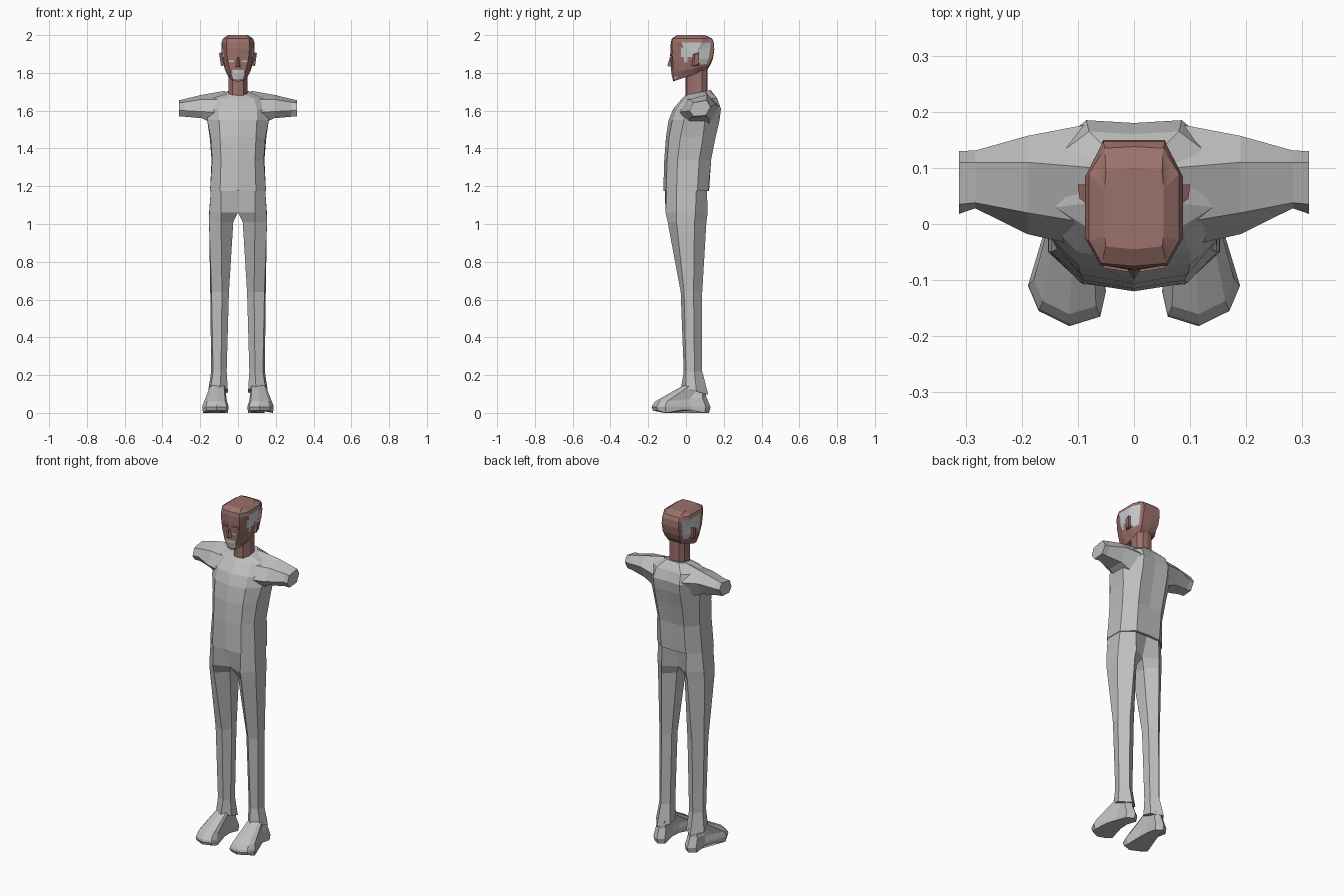
import bpy, bmesh
from mathutils import Vector


def material(name, rgb):
    m = bpy.data.materials.new(name)
    m.diffuse_color = (*rgb, 1)
    return m


CLOTH = material("grey cloth", (0.52, 0.52, 0.52))
SKIN = material("brown skin", (0.33, 0.165, 0.145))
HAIR = material("pale grey hair", (0.58, 0.60, 0.62))


def finish(bm, name, mats):
    bmesh.ops.recalc_face_normals(bm, faces=bm.faces)
    me = bpy.data.meshes.new(name)
    bm.to_mesh(me)
    bm.free()
    for m in mats:
        me.materials.append(m)
    ob = bpy.data.objects.new(name, me)
    bpy.context.collection.objects.link(ob)
    return ob


def loft(rings):
    """Skin closed rings of 3D points and cap both ends."""
    bm = bmesh.new()
    vs = [[bm.verts.new(p) for p in r] for r in rings]
    n = len(vs[0])
    for a, b in zip(vs, vs[1:]):
        for i in range(n):
            j = (i + 1) % n
            bm.faces.new((a[i], a[j], b[j], b[i]))
    bm.faces.new(vs[0])
    bm.faces.new(vs[-1])
    return bm


def ring(z, half, tilt=0, y0=0):
    """Full ring from a half outline running front centre to back centre."""
    pts = half + [(-x, y) for x, y in reversed(half[1:-1])]
    return [(x, y, z + tilt * (y - y0)) for x, y in pts]


def pair(name, rings, mat):
    """Left and right copies of a lofted part."""
    for side, s in (("right", 1), ("left", -1)):
        finish(loft([[(s * x, y, z) for x, y, z in r] for r in rings]), f"{side}_{name}", [mat])


# Shirt body
finish(loft([
    ring(1.175, [(0, -.12), (.095, -.105), (.148, -.05), (.148, .06), (.08, .118), (0, .122)]),
    ring(1.34, [(0, -.115), (.09, -.1), (.137, -.045), (.14, .07), (.08, .133), (0, .128)]),
    ring(1.46, [(0, -.106), (.095, -.09), (.145, -.03), (.15, .09), (.085, .157), (0, .15)]),
    ring(1.55, [(0, -.092), (.1, -.072), (.163, -.01), (.163, .10), (.085, .178), (0, .172)]),
    ring(1.61, [(0, -.067), (.1, -.05), (.16, .01), (.165, .12), (.085, .185), (0, .18)]),
    ring(1.665, [(0, -.02), (.085, -.005), (.14, .03), (.14, .12), (.08, .165), (0, .16)]),
    ring(1.695, [(0, 0), (.035, .01), (.058, .04), (.058, .1), (.04, .125), (0, .13)], .2, .06),
]), "shirt_body", [CLOTH])

# Short sleeves
sleeve = {
    .07: [(-.045, 1.59), (0, 1.66), (.1, 1.705), (.18, 1.62), (.13, 1.5), (0, 1.5)],
    .19: [(-.018, 1.595), (.02, 1.66), (.11, 1.684), (.157, 1.635), (.12, 1.56), (.02, 1.56)],
    .283: [(.028, 1.6), (.038, 1.645), (.11, 1.662), (.131, 1.62), (.105, 1.572), (.045, 1.568)],
    .312: [(.018, 1.6), (.035, 1.642), (.11, 1.655), (.13, 1.62), (.105, 1.575), (.04, 1.57)],
}
pair("sleeve", [[(x, y, z) for y, z in r] for x, r in sleeve.items()], CLOTH)


# Trouser legs, meeting along the centre down to the crotch
def level(z, pts, tilt=0):
    return [(x, y, z + tilt * y) for x, y in pts]


pair("trouser_leg", [
    level(1.19, [(0, -.113), (.09, -.103), (.143, -.05), (.143, .055), (.08, .11), (0, .113)]),
    level(1.06, [(0, -.075), (.09, -.108), (.152, -.05), (.153, .05), (.08, .115), (0, .07)]),
    level(1.01, [(.025, -.04), (.09, -.097), (.153, -.05), (.153, .045), (.085, .108), (.025, .05)]),
    level(.64, [(.048, .01), (.085, -.028), (.14, -.01), (.147, .04), (.1, .086), (.052, .06)]),
    level(.22, [(.06, .015), (.09, -.012), (.132, 0), (.142, .045), (.105, .086), (.062, .06)]),
    level(.128, [(.054, .015), (.095, -.026), (.145, 0), (.158, .055), (.11, .118), (.054, .075)], -.27),
], CLOTH)

# Shoes: sole, upper and ankle grown from one outline
sole = [(.06, -.165), (.115, -.182), (.17, -.155), (.189, -.11), (.165, -.03), (.145, .03),
        (.14, .105), (.1, .13), (.065, .105), (.068, .03), (.065, -.03), (.05, -.12)]


def inset(k, zf):
    return [(.115 + (x - .115) * k, -.03 + (y + .03) * k, zf(y)) for x, y in sole]


pair("shoe", [
    inset(.95, lambda y: .012 if y < -.14 else .014 if -.05 < y < .05 else 0),
    inset(1, lambda y: .03),
    inset(.97, lambda y: .042),
    inset(.86, lambda y: .062 + max(0, y + .1) * .1),
    [(.105 + (x - .115) * .55, .05 + (y + .025) * .32, .135 - y * .1) for x, y in sole],
], CLOTH)

# Neck
neck = [(0, -.002), (.03, .005), (.05, .035), (.05, .085), (.03, .11), (0, .115)]
finish(loft([ring(1.67, neck), ring(1.82, neck)]), "neck", [SKIN])

# Head, with side hair and chin beard coloured by position
bm = loft([
    ring(1.755, [(0, -.068), (.025, -.062), (.05, 0), (.05, .05), (.04, .1), (0, .11)], .33, -.068),
    ring(1.80, [(0, -.078), (.038, -.07), (.068, -.01), (.072, .06), (.05, .125), (0, .13)], .22, -.07),
    ring(1.87, [(0, -.08), (.055, -.07), (.078, -.01), (.085, .06), (.055, .14), (0, .143)], .05),
    ring(1.925, [(0, -.083), (.06, -.073), (.084, -.01), (.087, .06), (.055, .15), (0, .15)]),
    ring(1.962, [(0, -.08), (.06, -.074), (.087, -.025), (.087, .085), (.055, .147), (0, .147)]),
    ring(1.982, [(0, -.075), (.058, -.07), (.08, -.03), (.08, .09), (.052, .135), (0, .138)]),
    ring(2.0, [(0, -.045), (.05, -.04), (.053, -.02), (.053, .06), (.05, .095), (0, .1)]),
])
bmesh.ops.subdivide_edges(bm, edges=bm.edges[:], cuts=3, use_grid_fill=True)
for f in bm.faces:
    x, y, z = f.calc_center_median()
    side = abs(x) > .057 and -.02 < y < .125 and 1.855 - .2 * max(0, y - .05) < z < 1.962
    gap = y < .035 and z < 1.885 and not -.008 < y < .012
    beard = y < -.052 and abs(x) < .035 and 1.765 < z < 1.815
    f.material_index = 1 if (side and not gap) or beard else 0
finish(bm, "head", [SKIN, HAIR])

# Ears
pair("ear", [
    [(.075, .03, 1.84), (.075, .03, 1.9), (.075, .07, 1.91), (.075, .065, 1.84)],
    [(.09, .042, 1.835), (.097, .045, 1.895), (.1, .07, 1.905), (.092, .065, 1.85)],
], SKIN)

# Nose
finish(loft([
    [(-.007, -.075, 1.885), (0, -.085, 1.885), (.007, -.075, 1.885)],
    [(-.014, -.075, 1.832), (0, -.099, 1.836), (.014, -.075, 1.832)],
]), "nose", [SKIN])

# Eyes as thin plates
eye = [(.02, 1.857), (.022, 1.866), (.047, 1.866), (.047, 1.857)]
pair("eye", [[(x, y + (x - .02) * .22, z) for x, z in eye] for y in (-.076, -.082)], HAIR)

# Brow ridge
pair("brow", [[(x, y + x * .16, z) for x, z in [(.01, 1.89), (.01, 1.9), (.055, 1.902), (.055, 1.892)]]
              for y in (-.076, -.087)], SKIN)
